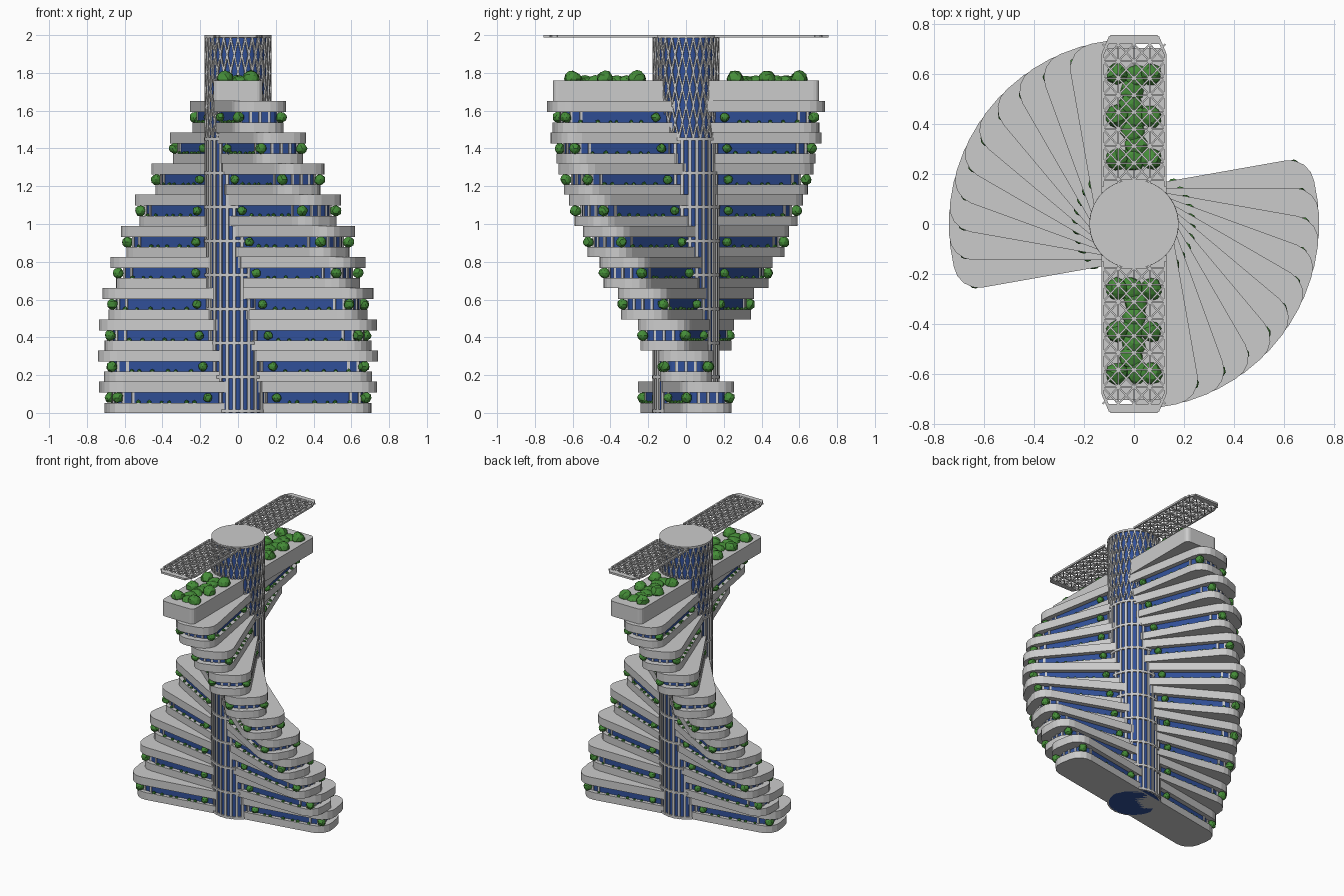
import bpy, bmesh, math, random
from mathutils import Vector, Matrix

if "Cube" in bpy.data.objects:
    bpy.data.objects.remove(bpy.data.objects["Cube"])

random.seed(4)
FLOORS, PITCH = 10, 0.165
CORE_R = 0.178


def material(name, rgb):
    m = bpy.data.materials.new(name)
    m.diffuse_color = (*rgb, 1)
    m.use_nodes = True
    m.node_tree.nodes["Principled BSDF"].inputs["Base Color"].default_value = m.diffuse_color
    return m


GLASS = material("blue_glass", (0.03, 0.08, 0.32))
LEAF = material("green_leaf", (0.06, 0.27, 0.04))


def finish(bm, name, mat=None):
    bmesh.ops.recalc_face_normals(bm, faces=bm.faces)
    me = bpy.data.meshes.new(name)
    bm.to_mesh(me)
    bm.free()
    ob = bpy.data.objects.new(name, me)
    bpy.context.collection.objects.link(ob)
    if mat:
        me.materials.append(mat)
    return ob


def rounded(a0, a1, hw, r, both=True, seg=4):
    """Outline of a bar along x with rounded corners (one or both ends)."""
    pts = []
    corners = [(a1 - r, hw - r, 90), (a1 - r, -hw + r, 0)]
    if both:
        corners += [(a0 + r, -hw + r, -90), (a0 + r, hw - r, -180)]
    for x, y, start in corners:
        for k in range(seg + 1):
            t = math.radians(start - 90 * k / seg)
            pts.append((x + r * math.cos(t), y + r * math.sin(t)))
    if not both:
        pts += [(a0, -hw), (a0, hw)]
    return pts


def prism(bm, pts, z0, z1, rot=0.0):
    m = Matrix.Rotation(rot, 3, 'Z')
    lo = [bm.verts.new(m @ Vector((x, y, z0))) for x, y in pts]
    hi = [bm.verts.new(m @ Vector((x, y, z1))) for x, y in pts]
    bm.faces.new(lo[::-1])
    bm.faces.new(hi)
    n = len(pts)
    for i in range(n):
        j = (i + 1) % n
        bm.faces.new((lo[i], lo[j], hi[j], hi[i]))


def bar(bm, p, q, w, d, side):
    """Box strut from p to q; w wide, d deep along the 'side' direction."""
    p, q = Vector(p), Vector(q)
    z = (q - p).normalized()
    y = (side - side.dot(z) * z).normalized()
    x = y.cross(z)
    m = Matrix((x * w, y * d, z * (q - p).length)).transposed().to_4x4()
    m.translation = (p + q) / 2
    bmesh.ops.create_cube(bm, size=1, matrix=m)


def cylinder(bm, r, z0, z1, seg=56):
    bmesh.ops.create_cone(bm, cap_ends=True, segments=seg, radius1=r, radius2=r, depth=z1 - z0,
                          matrix=Matrix.Translation((0, 0, (z0 + z1) / 2)))


def bush(bm, pos, r, sub=2, squash=1.0):
    m = (Matrix.Translation(pos) @ Matrix.Rotation(random.random() * 6, 4, 'Z')
         @ Matrix.Diagonal((1, 1, squash, 1)))
    out = bmesh.ops.create_icosphere(bm, subdivisions=sub, radius=r, matrix=m)
    for v in out["verts"]:
        v.co += (v.co - Vector(pos)) * random.uniform(-0.1, 0.1)


# Twisting floors: lower slab, glazing, pillars, upper slab, planting
slabs, glazing, pillars, plants = (bmesh.new() for _ in range(4))
for i in range(FLOORS):
    rot = math.radians(10 - 10 * i)
    z = i * PITCH
    m = Matrix.Rotation(rot, 3, 'Z')
    prism(slabs, rounded(-0.71, 0.71, 0.138, 0.1), z, z + 0.053, rot)
    prism(slabs, rounded(-0.74, 0.74, 0.145, 0.1), z + 0.107, z + PITCH, rot)
    prism(glazing, rounded(-0.665, 0.665, 0.112, 0.07, seg=3), z + 0.05, z + 0.11, rot)
    for s in (-1, 1):
        # pillars around the rounded ends
        for a, b in ((0.667, 0), (0.662, 0.05), (0.662, -0.05), (0.635, 0.1), (0.635, -0.1),
                     (0.585, 0.112), (0.585, -0.112)):
            p = m @ Vector((s * a, b, z + 0.05))
            bar(pillars, p, p + Vector((0, 0, 0.06)), 0.014, 0.014, m @ Vector((1, 0, 0)))
        for t in (-1, 1):
            bush(plants, m @ Vector((s * 0.667, t * 0.115, z + 0.08)), 0.029)
            bush(plants, m @ Vector((s * 0.185, t * 0.128, z + 0.08)), 0.024)
            for k in range(6):
                a = 0.25 + 0.065 * k + random.uniform(-0.02, 0.02)
                bush(plants, m @ Vector((s * a, t * 0.126, z + 0.055)), random.uniform(0.009, 0.014), 1)
finish(slabs, "floor_slabs")
finish(glazing, "floor_glazing", GLASS)
finish(pillars, "end_pillars")
finish(plants, "balcony_shrubs", LEAF)

# Round core: glass drum, ribs and storey bands below the lattice
bm = bmesh.new()
cylinder(bm, 0.168, 0.0, 1.985)
finish(bm, "core_glass", GLASS)
bm = bmesh.new()
N = 28
for k in range(N):
    t = 2 * math.pi * (k + 0.5) / N
    d = Vector((math.cos(t), math.sin(t), 0))
    p = d * 0.170
    bar(bm, p, p + Vector((0, 0, 1.45)), 0.016, 0.016, d)
finish(bm, "core_ribs")
bm = bmesh.new()
for k in range(9):
    c = 0.01 + 0.18 * k
    cylinder(bm, CORE_R + 0.001, max(0, c - 0.008), c + 0.008)
finish(bm, "core_bands")

# Diagonal lattice round the top of the core
bm = bmesh.new()
ROWS, N = 6, 28
h = (1.985 - 1.45) / ROWS
for r in range(ROWS):
    for k in range(N):
        t0 = 2 * math.pi * (k + 0.5 * (r % 2)) / N
        p = Vector((math.cos(t0) * 0.172, math.sin(t0) * 0.172, 1.45 + r * h))
        for s in (-1, 1):
            t1 = t0 + s * math.pi / N
            q = Vector((math.cos(t1) * 0.172, math.sin(t1) * 0.172, 1.45 + (r + 1) * h))
            bar(bm, p, q, 0.009, 0.012, Vector((math.cos(t0), math.sin(t0), 0)))
finish(bm, "core_lattice")
bm = bmesh.new()
cylinder(bm, CORE_R, 1.985, 2.0)
finish(bm, "core_roof")

# Roof gardens on the two topmost arms
box, green = bmesh.new(), bmesh.new()
for s in (-1, 1):
    rot = s * math.pi / 2
    outer = rounded(0.12, 0.705, 0.13, 0.03, both=False, seg=3)
    prism(box, outer, 1.65, 1.76, rot)
    for a in (0.26, 0.43, 0.6):
        for x in (-0.068, 0.068):
            bush(green, (x, s * a, 1.768), 0.044)
    for k in range(7):
        bush(green, (random.uniform(-0.015, 0.015), s * (0.26 + 0.055 * k), 1.76), 0.048, 2, 0.55)
finish(box, "roof_planters")
finish(green, "roof_garden", LEAF)

# Perforated roof canopies: rim plus crossed bracing
bm = bmesh.new()
UP = Vector((0, 0, 1))
Z = 1.993
for s in (-1, 1):
    rim = [(-0.125, 0.15), (-0.125, 0.68), (-0.095, 0.75), (0.095, 0.75), (0.125, 0.68), (0.125, 0.15)]
    for (x0, y0), (x1, y1) in zip(rim, rim[1:]):
        bar(bm, (x0, s * y0, Z), (x1, s * y1, Z), 0.011, 0.013, UP)
    # solid strip at the tip
    prism(bm, [(-0.11, s * 0.72), (0.11, s * 0.72), (0.095, s * 0.755), (-0.095, s * 0.755)], 1.987, 2.0)
    cw, ch = 0.0625, 0.068
    for r in range(8):
        y0 = 0.176 + r * ch
        y1 = y0 + ch
        bar(bm, (-0.125, s * y0, Z), (0.125, s * y0, Z), 0.006, 0.011, UP)
        for c in range(4):
            x0 = -0.125 + c * cw
            bar(bm, (x0, s * y0, Z), (x0 + cw, s * y1, Z), 0.007, 0.009, UP)
            bar(bm, (x0 + cw, s * y0, Z), (x0, s * y1, Z), 0.007, 0.009, UP)
    for x in (-0.0625, 0, 0.0625):
        bar(bm, (x, s * 0.16, Z), (x, s * 0.73, Z), 0.006, 0.011, UP)
finish(bm, "roof_canopies")
